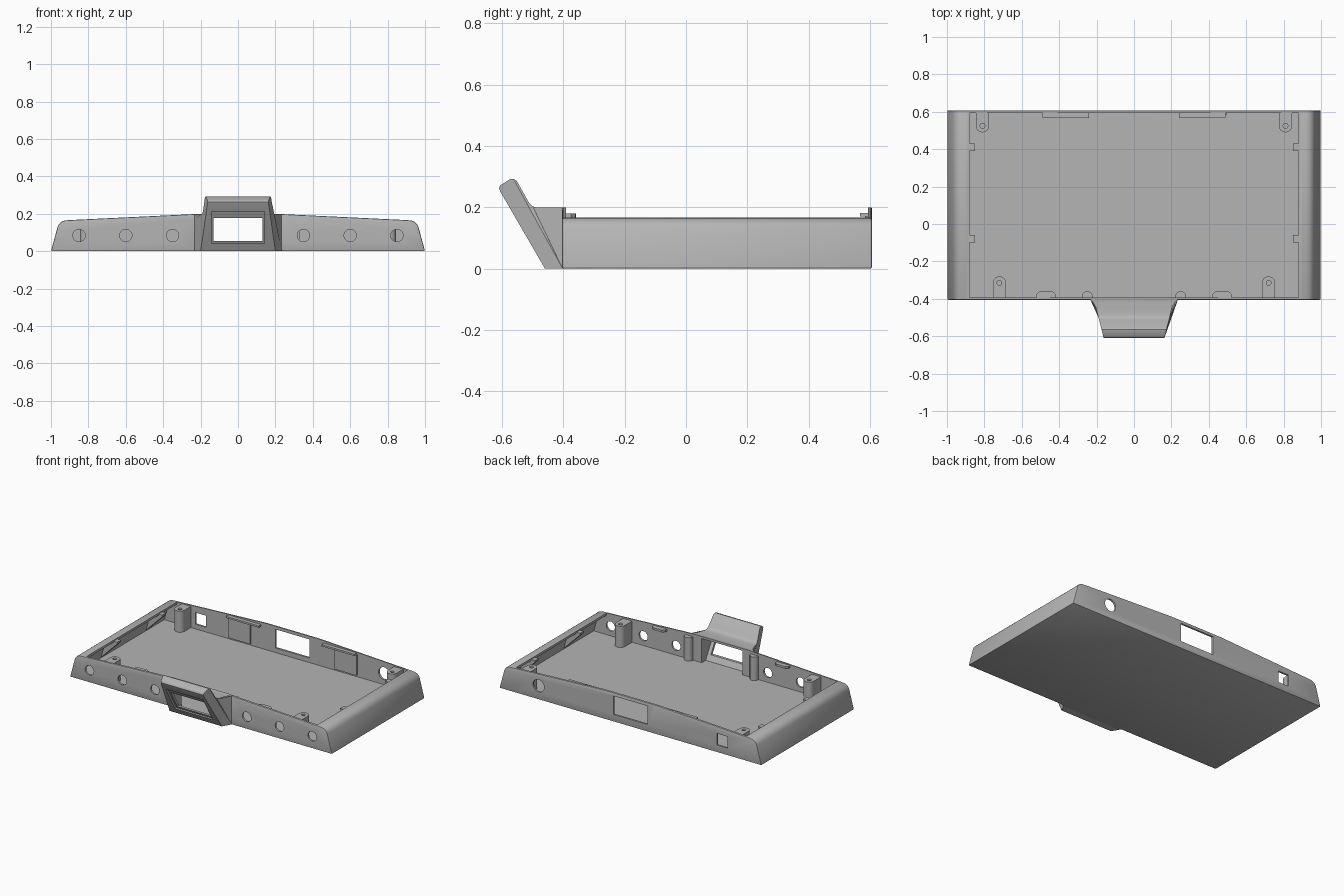
import bpy, bmesh, math

if "Cube" in bpy.data.objects:
    bpy.data.objects.remove(bpy.data.objects["Cube"])

grey = bpy.data.materials.new("matte grey")
grey.diffuse_color = (0.46, 0.46, 0.46, 1)
grey.use_nodes = True
grey.node_tree.nodes["Principled BSDF"].inputs["Base Color"].default_value = grey.diffuse_color


def make(name, bm):
    bmesh.ops.recalc_face_normals(bm, faces=bm.faces)
    me = bpy.data.meshes.new(name)
    bm.to_mesh(me)
    bm.free()
    ob = bpy.data.objects.new(name, me)
    bpy.context.collection.objects.link(ob)
    me.materials.append(grey)
    return ob


def loft(name, rings):
    """Closed solid through two matching rings of points."""
    bm = bmesh.new()
    a, b = [[bm.verts.new(p) for p in r] for r in rings]
    n = len(a)
    bm.faces.new(a)
    bm.faces.new(b[::-1])
    for i in range(n):
        bm.faces.new((a[i], b[i], b[(i + 1) % n], a[(i + 1) % n]))
    return make(name, bm)


def extrude_y(name, xz, y0, y1):
    return loft(name, [[(x, y, z) for x, z in xz] for y in (y0, y1)])


def extrude_x(name, yz, width):
    """Side profile whose half width depends on y."""
    return loft(name, [[(s * width(y), y, z) for y, z in yz] for s in (-1, 1)])


def box(name, x0, x1, y0, y1, z0, z1):
    return extrude_y(name, [(x0, z0), (x1, z0), (x1, z1), (x0, z1)], y0, y1)


def disc(cx, cz, r, n=32):
    return [(cx + r * math.cos(2 * math.pi * i / n), cz + r * math.sin(2 * math.pi * i / n))
            for i in range(n)]


def boolean(ob, tool, op="DIFFERENCE"):
    m = ob.modifiers.new("bool", "BOOLEAN")
    m.operation, m.object, m.solver = op, tool, "EXACT"
    bpy.context.view_layer.objects.active = ob
    bpy.ops.object.modifier_apply(modifier=m.name)
    bpy.data.objects.remove(tool)


def smooth(ob):
    bpy.ops.object.select_all(action="DESELECT")
    ob.select_set(True)
    bpy.context.view_layer.objects.active = ob
    bpy.ops.object.shade_smooth_by_angle(angle=math.radians(30))


def mirrored(half):
    return half + [(-x, z) for x, z in reversed(half)]


def pillar(name, cx, cy, wall, r, z0, z1):
    """Upright rounded boss joined to the wall at y = wall."""
    s = 1 if wall > cy else -1
    arc = [(cx + r * math.cos(math.pi * i / 12), cy - s * r * math.sin(math.pi * i / 12))
           for i in range(13)]
    pts = arc + [(cx - r, wall), (cx + r, wall)]
    return loft(name, [[(x, y, z) for x, y in pts] for z in (z0, z1)])


# Tray body: sloping ends with rounded shoulders, rising to a flat centre
FRONT, BACK = -0.405, 0.607
shoulder = [(-0.917 + 0.05 * math.cos(math.radians(a)), 0.115 + 0.05 * math.sin(math.radians(a)))
            for a in range(165, 91, -12)]
outer = mirrored([(-1, 0)] + shoulder + [(-0.9, 0.1665), (-0.2, 0.2)])
tray = extrude_y("tray", outer, FRONT, BACK)
bev = tray.modifiers.new("bevel", "BEVEL")
bev.width, bev.segments, bev.limit_method = 0.006, 2, "ANGLE"
bev.angle_limit = math.radians(50)
bpy.context.view_layer.objects.active = tray
bpy.ops.object.modifier_apply(modifier="bevel")


# Leaning display housing on the front, flared where it meets the tray
def housing_width(y):
    w = 0.165 + 0.25 * (y + 0.6)
    return w + max(0, y + 0.45) ** 2 * 9


side = [(-0.46, 0), (-0.605, 0.25), (-0.61, 0.262), (-0.605, 0.272), (-0.575, 0.291),
        (-0.563, 0.293), (-0.552, 0.286), (-0.512, 0.215), (-0.5, 0.203), (-0.485, 0.1985),
        (-0.45, 0.1985), (-0.435, 0.1985), (-0.42, 0.1985), (-0.4, 0.1985), (-0.4, 0.001), (-0.42, 0),
        (-0.435, 0), (-0.45, 0)]
boolean(tray, extrude_x("housing", side, housing_width), "UNION")

# Hollow interior, running under the end lips
inner = mirrored([(-0.978, 0.018), (-0.948, 0.118), (-0.935, 0.14), (-0.91, 0.15),
                  (-0.88, 0.152), (-0.88, 0.4)])
boolean(tray, extrude_y("cavity", inner, FRONT + 0.013, BACK - 0.013))
lean = lambda z, d: -0.46 - 0.577 * z + d
boolean(tray, extrude_x("housing_cavity", [(-0.38, 0.018), (lean(0.018, 0.035), 0.018),
        (lean(0.185, 0.035), 0.185), (-0.38, 0.185)], lambda y: 0.155))

# Recessed bezel and display window
boolean(tray, extrude_x("bezel", [(lean(0.04, -0.05), 0.04), (lean(0.04, 0.016), 0.04),
        (lean(0.212, 0.016), 0.212), (lean(0.212, -0.05), 0.212)], lambda y: 0.143))
boolean(tray, box("window", -0.13, 0.13, -0.7, -0.38, 0.055, 0.178))

# Round holes in the front wall
for s in (-1, 1):
    for x in (0.35, 0.6, 0.85):
        boolean(tray, extrude_y("hole", disc(s * x, 0.084, 0.033), FRONT - 0.05, FRONT + 0.03))

# Ports in the back wall
boolean(tray, box("wide_port", -0.13, 0.13, 0.57, 0.65, 0.05, 0.178))
boolean(tray, box("square_port", -0.74, -0.66, 0.57, 0.65, 0.05, 0.13))
boolean(tray, extrude_y("round_port", disc(0.7, 0.095, 0.043), 0.57, 0.65))
smooth(tray)

for s, tag in ((-1, "left"), (1, "right")):
    # Screw posts
    for x, y, wall, row in ((0.81, 0.525, 0.597, "back"), (0.72, -0.315, -0.395, "front")):
        post = pillar(f"{row}_screw_post_{tag}", s * x, y, wall, 0.035, 0.015, 0.164)
        ring = disc(s * x, y, 0.013, 16)
        boolean(post, loft("screw_hole", [[(a, b, z) for a, b in ring] for z in (0.09, 0.2)]))
        smooth(post)
    # Posts beside the housing opening and small front catches
    smooth(pillar(f"housing_post_{tag}", s * 0.25, -0.388, -0.396, 0.029, 0.015, 0.18))
    c = s * 0.47
    catch = loft(f"front_catch_{tag}", [[(x, y, z) for x, y in
                 ((c - 0.05, -0.396), (c - 0.05, -0.375), (c - 0.035, -0.36), (c + 0.035, -0.36),
                  (c + 0.05, -0.375), (c + 0.05, -0.396))] for z in (0.165, 0.18)])
    # Back catch with backing plate
    c = s * 0.365
    box(f"back_catch_{tag}", c - 0.125, c + 0.125, 0.568, 0.597, 0.17, 0.182)
    p = -0.485 if s < 0 else 0.325
    box(f"catch_plate_{tag}", p, p + 0.17, 0.583, 0.597, 0.03, 0.172)
    # Ribs beneath the end lips
    for y, row in ((0.41, "back"), (-0.08, "front")):
        rib = [(0.85, 0.162), (0.85, 0.15), (0.974, 0.025), (0.95, 0.115), (0.93, 0.145), (0.9, 0.16)]
        extrude_y(f"lip_rib_{row}_{tag}", [(s * x, z) for x, z in rib], y - 0.02, y + 0.02)
